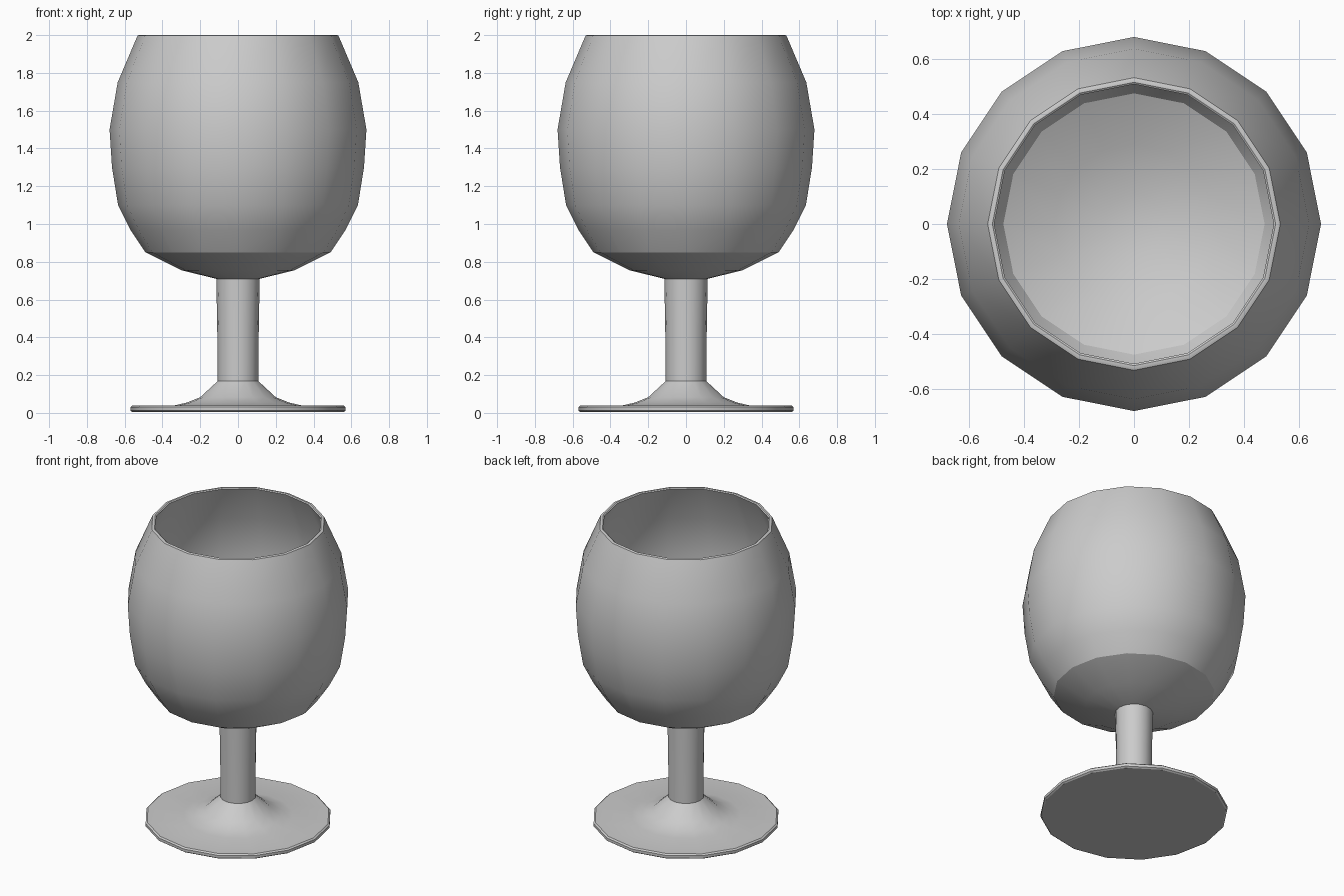
import bpy
import bmesh
import math
from mathutils import Matrix

SIDES = 16

old = bpy.data.objects.get("Cube")
if old:
    bpy.data.objects.remove(old, do_unlink=True)

# Single grey material
grey = bpy.data.materials.new("plain_grey")
grey.use_nodes = True
colour = (0.6, 0.6, 0.6, 1)
grey.diffuse_color = colour
grey.node_tree.nodes["Principled BSDF"].inputs["Base Color"].default_value = colour


def lathe(name, profile):
    """Revolve a (radius, height) profile around z; radius 0 makes a pole."""
    bm = bmesh.new()
    rings = []
    for r, z in profile:
        if r == 0:
            rings.append([bm.verts.new((0, 0, z))] * SIDES)
        else:
            rings.append([bm.verts.new(Matrix.Rotation(math.tau * i / SIDES, 3, 'Z')
                                       @ Matrix.Identity(3).col[0] * r) for i in range(SIDES)])
            for v in rings[-1]:
                v.co.z = z
    for low, high in zip(rings, rings[1:]):
        for i in range(SIDES):
            j = (i + 1) % SIDES
            corners = dict.fromkeys((low[i], low[j], high[j], high[i]))
            bm.faces.new(list(corners))
    mesh = bpy.data.meshes.new(name)
    bm.to_mesh(mesh)
    bm.free()
    mesh.materials.append(grey)
    obj = bpy.data.objects.new(name, mesh)
    bpy.context.collection.objects.link(obj)
    bpy.ops.object.select_all(action='DESELECT')
    obj.select_set(True)
    bpy.context.view_layer.objects.active = obj
    bpy.ops.object.shade_smooth_by_angle(angle=math.radians(29))
    return obj


# Foot: flat disc with a softened edge, flaring up to the stem
lathe("foot", [(0, 0.005), (0.56, 0.005), (0.57, 0.012), (0.57, 0.03), (0.56, 0.038),
               (0.335, 0.04), (0.27, 0.055), (0.2, 0.083), (0.108, 0.168)])

# Stem: open tube, slightly wider at the top
lathe("stem", [(0.108, 0.168), (0.11, 0.45), (0.115, 0.71)])

# Bowl: outer wall up to the rim, then the inner wall down to the floor
lathe("bowl", [(0.115, 0.71), (0.3, 0.755), (0.49, 0.85), (0.57, 0.97), (0.635, 1.1),
               (0.667, 1.3), (0.68, 1.5), (0.637, 1.75), (0.532, 1.997),
               (0.525, 2.0), (0.515, 2.0), (0.508, 1.995),
               (0.612, 1.75), (0.655, 1.5), (0.642, 1.3), (0.61, 1.1),
               (0.55, 0.98), (0.475, 0.87), (0.29, 0.78), (0.11, 0.737), (0, 0.73)])
